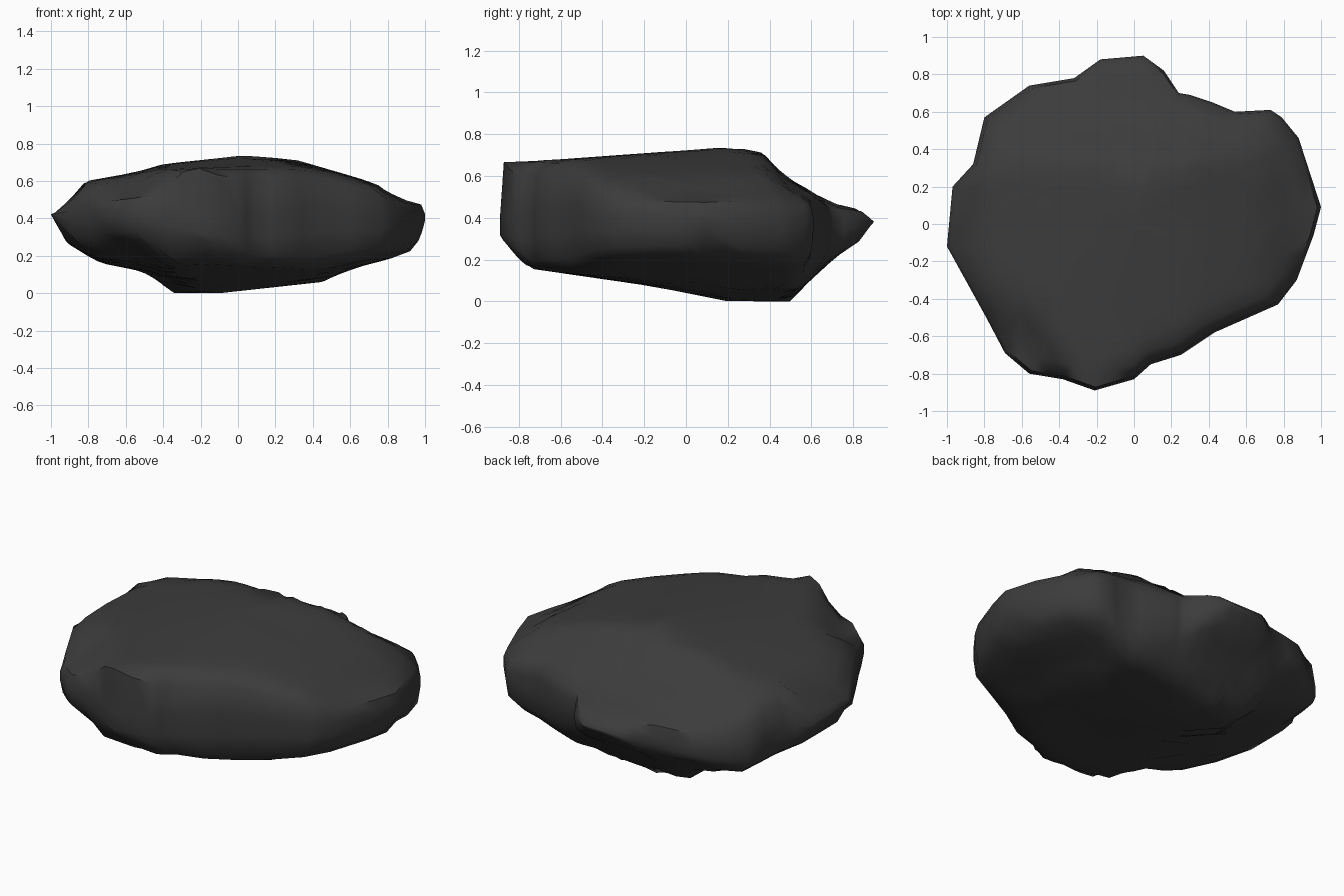
import bpy, bmesh, math
from mathutils import Vector

cube = bpy.data.objects.get("Cube")
if cube:
    bpy.data.objects.remove(cube)

# Plan outline of the boulder, counter-clockwise
OUTLINE = [(1, .09), (.88, .46), (.79, .57), (.73, .61), (.54, .6), (.42, .65),
           (.3, .69), (.24, .7), (.16, .82), (.05, .9), (-.18, .88), (-.32, .78),
           (-.56, .74), (-.8, .57), (-.86, .32), (-.97, .2), (-1, -.12),
           (-.79, -.5), (-.69, -.69), (-.56, -.8), (-.38, -.83), (-.21, -.89),
           (0, -.83), (.09, -.75), (.25, -.7), (.43, -.58), (.77, -.43),
           (.87, -.3), (.96, -.06)]
# Crest and keel heights along the width and along the depth
TOP_X = [(-1, .42), (-.9, .5), (-.83, .6), (-.57, .64), (-.4, .69), (.05, .74),
         (.32, .71), (.63, .62), (.75, .58), (.83, .51), (1, .49)]
TOP_Y = [(-.87, .68), (-.6, .68), (.23, .74), (.37, .71), (.48, .58), (.58, .54),
         (.65, .48), (.85, .44), (.9, .38)]
LOW_X = [(-1, .42), (-.92, .26), (-.73, .16), (-.48, .11), (-.35, 0), (-.1, 0),
         (.45, .06), (.6, .13), (.96, .22), (1, .36)]
LOW_Y = [(-.89, .3), (-.77, .16), (-.15, .07), (.2, 0), (.5, 0), (.68, .19),
         (.83, .28), (.9, .38)]
# Height of the widest line, by compass angle in degrees
RIM = [(-180, .4), (-160, .42), (-133, .44), (-118, .42), (-103, .32), (-60, .38),
       (5, .4), (40, .38), (90, .38), (125, .32), (145, .27), (165, .36), (180, .4)]
# Rings from crown to keel: plan scale and share of the local half height
RINGS = [(.2, 1), (.4, 1), (.5, 1), (.6, 1), (.7, 1), (.8, .99), (.9, .95),
         (.98, .8), (1, .25), (1, -.25), (.985, -.75), (.92, -.93), (.82, -1),
         (.7, -1), (.6, -1), (.5, -1), (.25, -1)]


def clamp(t, low=0, high=1):
    return min(max(t, low), high)


def sample(profile, t):
    if t <= profile[0][0]:
        return profile[0][1]
    for (a, u), (b, v) in zip(profile, profile[1:]):
        if t <= b:
            return u + (v - u) * (t - a) / (b - a)
    return profile[-1][1]


def lobe(x, y):
    # Lower lobe at the front corner, behind a short cliff
    return clamp((-.79 * x - .61 * y - .73) / .1) * clamp((-y - .42) / .15)


def crown(x, y):
    peak = max(z for _, z in TOP_X)
    drop = math.hypot(peak - sample(TOP_X, x), peak - sample(TOP_Y, y))
    return peak - drop - .1 * lobe(x, y)


def keel(x, y):
    return math.hypot(sample(LOW_X, x), sample(LOW_Y, y)) + .08 * lobe(x, y)


def point(x, y, share):
    hi, lo = crown(x, y), keel(x, y)
    if hi < lo:
        hi = lo = (hi + lo) / 2
    rim = clamp(sample(RIM, math.degrees(math.atan2(y, x))), lo, hi)
    if share < 0:
        return Vector((x, y, rim + share * (rim - lo)))
    # Sharp upper spur at the front
    if share > .5:
        spur = math.exp(-((x + .25) ** 2 + (y + .87) ** 2) / .02)
        share += (1 - share) * spur
    return Vector((x, y, rim + share * (hi - rim)))


# Split every outline edge once for a finer surface
outline = []
for p, q in zip(OUTLINE, OUTLINE[1:] + OUTLINE[:1]):
    a, b = Vector(p), Vector(q)
    outline += [a, (a + b) / 2]

bm = bmesh.new()
loops = [[bm.verts.new(point(s * p.x, s * p.y, k)) for p in outline] for s, k in RINGS]
n = len(outline)
for upper, lower in zip(loops, loops[1:]):
    for i in range(n):
        j = (i + 1) % n
        bm.faces.new((upper[i], lower[i], lower[j], upper[j]))
for loop, share in ((loops[0], 1), (loops[-1], -1)):
    pole = bm.verts.new(point(0, 0, share))
    for i in range(n):
        bm.faces.new((pole, loop[i], loop[(i + 1) % n]))
bmesh.ops.recalc_face_normals(bm, faces=bm.faces)
mesh = bpy.data.meshes.new("boulder")
bm.to_mesh(mesh)
bm.free()

# Dark stone
stone = bpy.data.materials.new("dark grey stone")
stone.use_nodes = True
colour = (.045, .045, .045, 1)
stone.diffuse_color = colour
stone.node_tree.nodes["Principled BSDF"].inputs["Base Color"].default_value = colour
mesh.materials.append(stone)

boulder = bpy.data.objects.new("boulder", mesh)
bpy.context.collection.objects.link(boulder)
bpy.context.view_layer.objects.active = boulder
boulder.select_set(True)
bpy.ops.object.shade_smooth_by_angle(angle=math.radians(50))

# Rest the stone on the ground
low = min(v.co.z for v in mesh.vertices)
for v in mesh.vertices:
    v.co.z -= low
